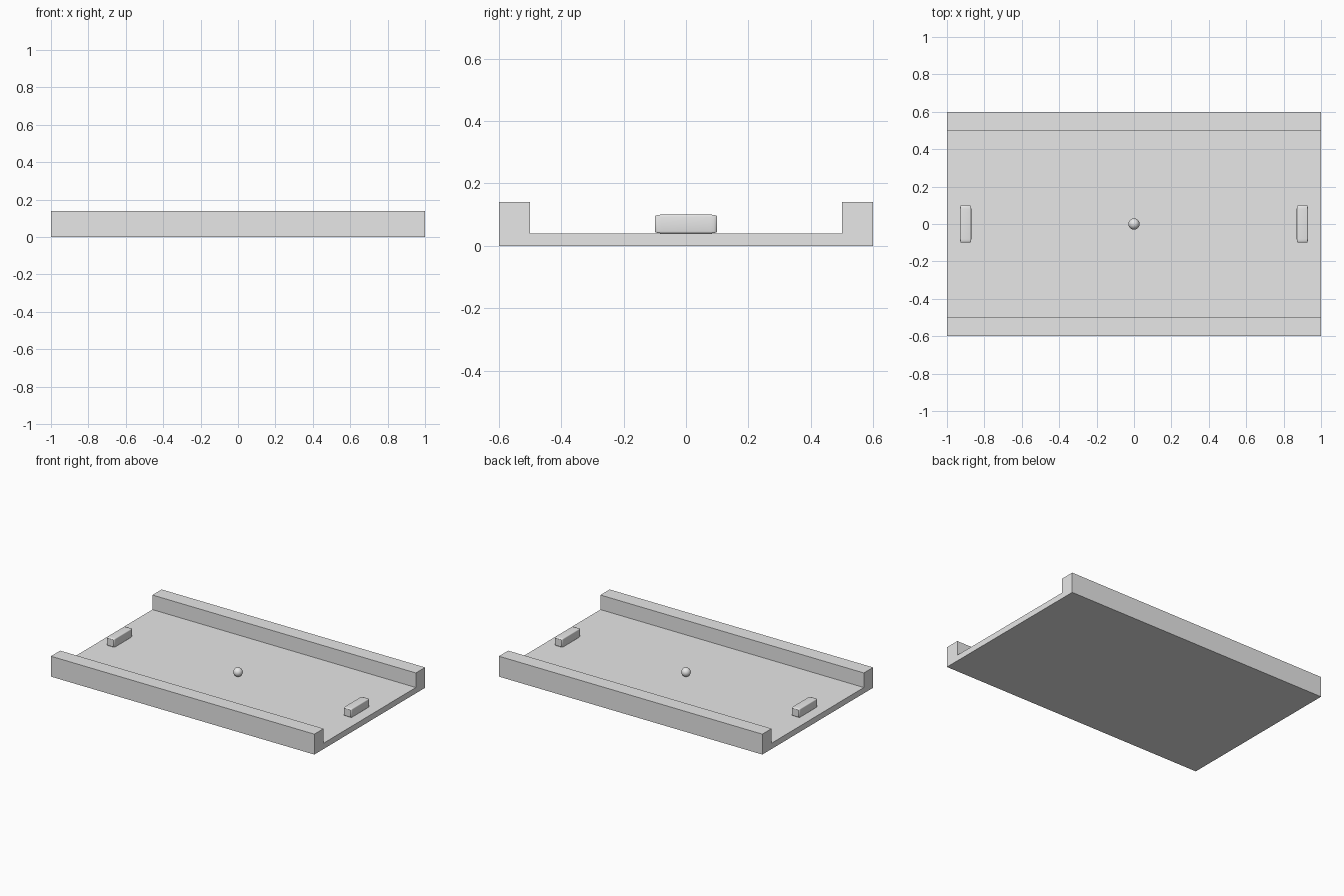
import bpy, bmesh
from mathutils import Matrix

if "Cube" in bpy.data.objects:
    bpy.data.objects.remove(bpy.data.objects["Cube"])

grey = bpy.data.materials.new("light_grey")
grey.diffuse_color = (0.8, 0.8, 0.8, 1)
grey.use_nodes = True
grey.node_tree.nodes["Principled BSDF"].inputs["Base Color"].default_value = grey.diffuse_color


def add_object(name, bm):
    bmesh.ops.recalc_face_normals(bm, faces=bm.faces)
    mesh = bpy.data.meshes.new(name)
    bm.to_mesh(mesh)
    bm.free()
    mesh.materials.append(grey)
    obj = bpy.data.objects.new(name, mesh)
    bpy.context.collection.objects.link(obj)
    return obj


def smooth(obj, angle):
    bpy.ops.object.select_all(action='DESELECT')
    obj.select_set(True)
    bpy.context.view_layer.objects.active = obj
    bpy.ops.object.shade_smooth_by_angle(angle=angle)


# Table: U-shaped profile (floor plus two side walls) extruded along x
profile = [(-0.6, 0), (0.6, 0), (0.6, 0.14), (0.5, 0.14),
           (0.5, 0.04), (-0.5, 0.04), (-0.5, 0.14), (-0.6, 0.14)]
bm = bmesh.new()
end = bm.faces.new([bm.verts.new((-1, y, z)) for y, z in profile])
ext = bmesh.ops.extrude_face_region(bm, geom=[end], use_keep_orig=True)
bmesh.ops.translate(bm, vec=(2, 0, 0),
                    verts=[g for g in ext["geom"] if isinstance(g, bmesh.types.BMVert)])
add_object("table", bm)

# Paddles: rounded cube stretched along y, so its rounding stretches too
for side, x in (("left", -0.9), ("right", 0.9)):
    bm = bmesh.new()
    bmesh.ops.create_cube(bm, size=1)
    bmesh.ops.bevel(bm, geom=bm.edges[:], offset=0.1, segments=3,
                    profile=0.5, affect='EDGES')
    bmesh.ops.transform(bm, verts=bm.verts, matrix=Matrix.Translation((x, 0, 0.07))
                        @ Matrix.Diagonal((0.06, 0.2, 0.06, 1)))
    smooth(add_object(side + "_paddle", bm), 0.6)

# Ball resting on the floor
bm = bmesh.new()
bmesh.ops.create_uvsphere(bm, u_segments=32, v_segments=16, radius=0.03,
                          matrix=Matrix.Translation((0, 0, 0.07)))
smooth(add_object("ball", bm), 0.6)
